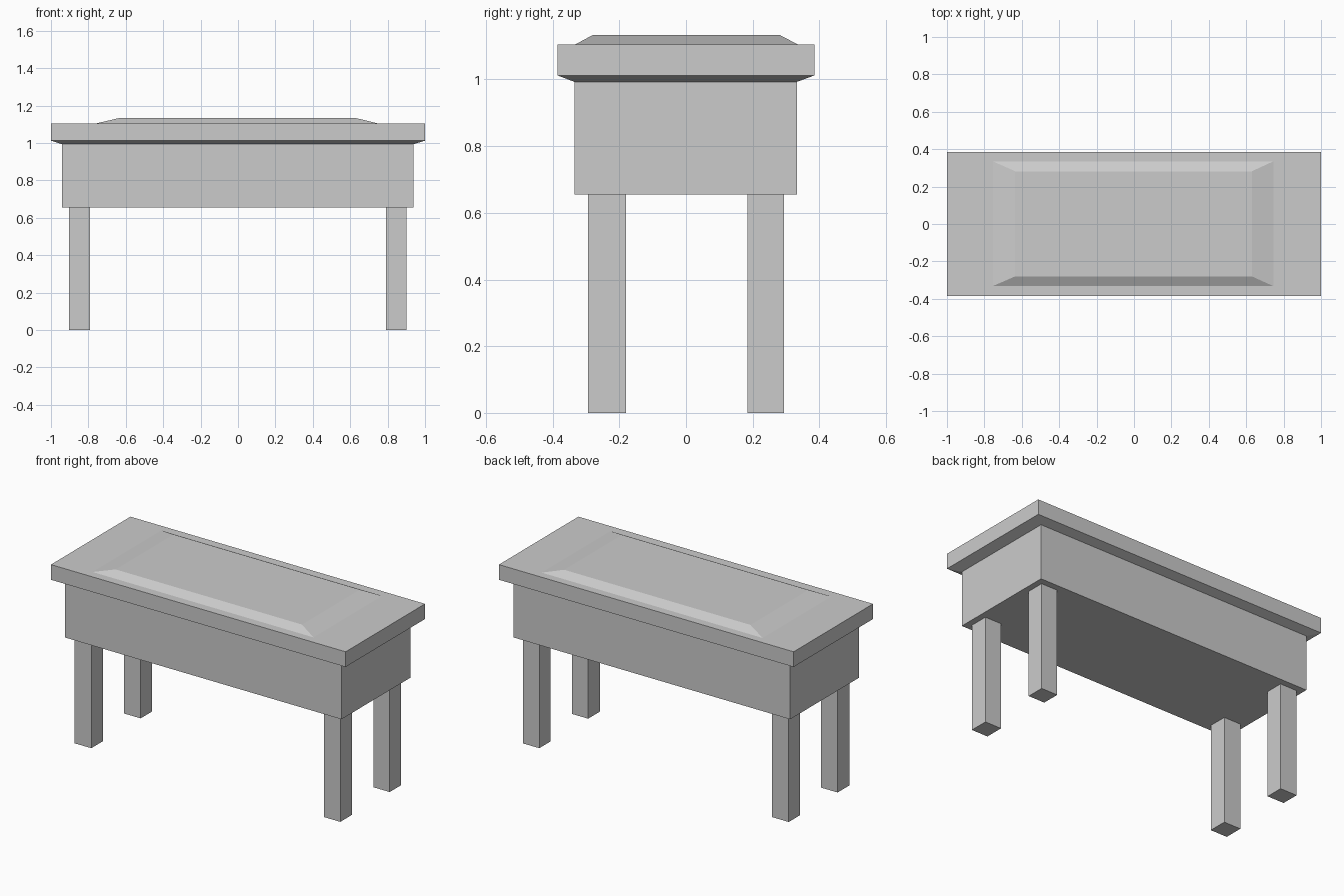
import bpy, bmesh

if "Cube" in bpy.data.objects:
    bpy.data.objects.remove(bpy.data.objects["Cube"])


def loft(name, rings):
    """Stack rectangles (x0, x1, y0, y1, z) into one closed flat-faced solid."""
    bm = bmesh.new()
    loops = [[bm.verts.new(p) for p in ((x0, y0, z), (x1, y0, z), (x1, y1, z), (x0, y1, z))]
             for x0, x1, y0, y1, z in rings]
    bm.faces.new(loops[0][::-1])
    bm.faces.new(loops[-1])
    for a, b in zip(loops, loops[1:]):
        for i in range(4):
            j = (i + 1) % 4
            bm.faces.new((a[i], a[j], b[j], b[i]))
    mesh = bpy.data.meshes.new(name)
    bm.to_mesh(mesh)
    bm.free()
    obj = bpy.data.objects.new(name, mesh)
    bpy.context.collection.objects.link(obj)
    return obj


# Box body under the top
loft("body", [(-0.94, 0.937, -0.335, 0.333, z) for z in (0.655, 0.995)])

# Overhanging top with a bevelled underside and a raised, sloped panel
loft("table_top", [
    (-0.94, 0.937, -0.335, 0.333, 0.993),
    (-1.0, 1.0, -0.385, 0.385, 1.012),
    (-1.0, 1.0, -0.385, 0.385, 1.105),
    (-0.755, 0.745, -0.332, 0.335, 1.105),
    (-0.635, 0.63, -0.28, 0.282, 1.133),
])

# Four square legs
for side, (x0, x1) in {"left": (-0.903, -0.79), "right": (0.79, 0.90)}.items():
    for end, (y0, y1) in {"front": (-0.294, -0.18), "back": (0.185, 0.294)}.items():
        loft(f"{end}_{side}_leg", [(x0, x1, y0, y1, z) for z in (0.0, 0.657)])
